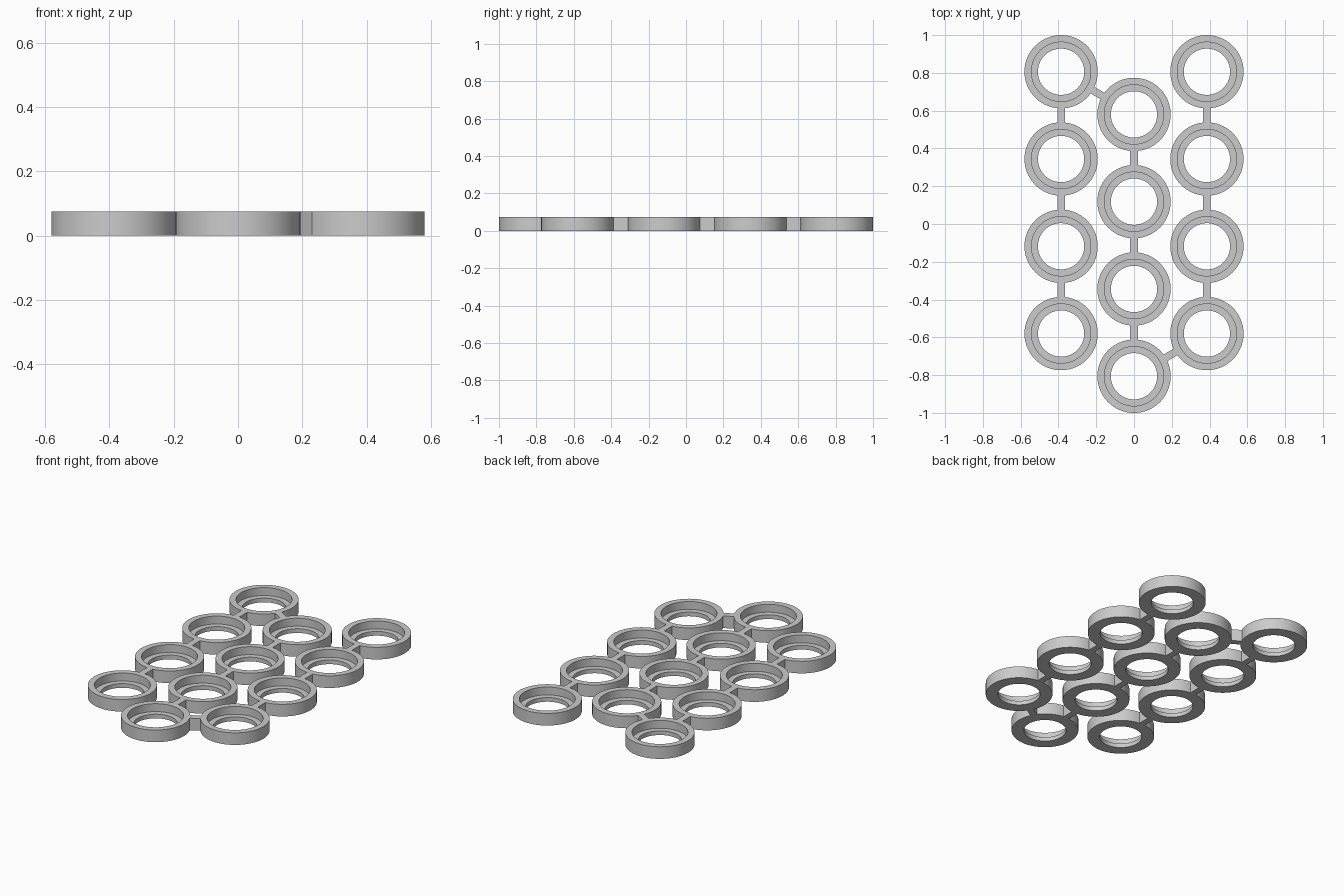
import bpy
import bmesh
import math
from mathutils import Vector

cube = bpy.data.objects.get("Cube")
if cube:
    bpy.data.objects.remove(cube, do_unlink=True)

OUTER, RECESS, HOLE = 0.194, 0.157, 0.1225
HEIGHT, LEDGE = 0.075, 0.026
COLUMN_X, PITCH, TOP_Y = 0.386, 0.462, 0.806
BAR_WIDTH, OVERLAP = 0.04, 0.015
SIDES = 96

grey = bpy.data.materials.new("light_grey")
grey.use_nodes = True
colour = (0.6, 0.6, 0.6, 1)
grey.diffuse_color = colour
grey.node_tree.nodes["Principled BSDF"].inputs["Base Color"].default_value = colour


def add_object(name, bm, location):
    bmesh.ops.recalc_face_normals(bm, faces=bm.faces)
    mesh = bpy.data.meshes.new(name)
    bm.to_mesh(mesh)
    bm.free()
    mesh.materials.append(grey)
    obj = bpy.data.objects.new(name, mesh)
    obj.location = location
    bpy.context.collection.objects.link(obj)
    return obj


def add_ring(name, centre):
    # Stepped cross-section turned around the vertical axis
    profile = [(OUTER, 0), (OUTER, HEIGHT), (RECESS, HEIGHT),
               (RECESS, LEDGE), (HOLE, LEDGE), (HOLE, 0)]
    bm = bmesh.new()
    loops = []
    for i in range(SIDES):
        a = math.tau * i / SIDES
        loops.append([bm.verts.new((r * math.cos(a), r * math.sin(a), z))
                      for r, z in profile])
    n = len(profile)
    for i in range(SIDES):
        here, there = loops[i], loops[(i + 1) % SIDES]
        for j in range(n):
            k = (j + 1) % n
            bm.faces.new((here[j], there[j], there[k], here[k]))
    obj = add_object(name, bm, centre)
    bpy.ops.object.select_all(action='DESELECT')
    obj.select_set(True)
    bpy.context.view_layer.objects.active = obj
    bpy.ops.object.shade_smooth_by_angle(angle=math.radians(30))


def add_bar(name, a, b):
    # Full-height bridge whose ends sink into the two ring walls
    span = b - a
    length = span.length - 2 * (OUTER - OVERLAP)
    bm = bmesh.new()
    bmesh.ops.create_cube(bm, size=1)
    bmesh.ops.scale(bm, vec=(length, BAR_WIDTH, HEIGHT), verts=bm.verts)
    obj = add_object(name, bm, (a + b) / 2 + Vector((0, 0, HEIGHT / 2)))
    obj.rotation_euler.z = math.atan2(span.y, span.x)


# Three staggered columns of four rings, front to back
columns = {
    "right": (-COLUMN_X, TOP_Y - 3 * PITCH),
    "middle": (0, -TOP_Y),
    "left": (COLUMN_X, TOP_Y - 3 * PITCH),
}
centres = {}
for side, (x, y) in columns.items():
    centres[side] = [Vector((x, y + i * PITCH, 0)) for i in range(4)]
    for i, centre in enumerate(centres[side]):
        add_ring(f"{side}_ring_{i + 1}", centre)
    for i in range(3):
        add_bar(f"{side}_bar_{i + 1}", centres[side][i], centres[side][i + 1])

# Diagonal bridges joining the columns at opposite corners
add_bar("back_diagonal_bar", centres["right"][3], centres["middle"][3])
add_bar("front_diagonal_bar", centres["middle"][0], centres["left"][0])
